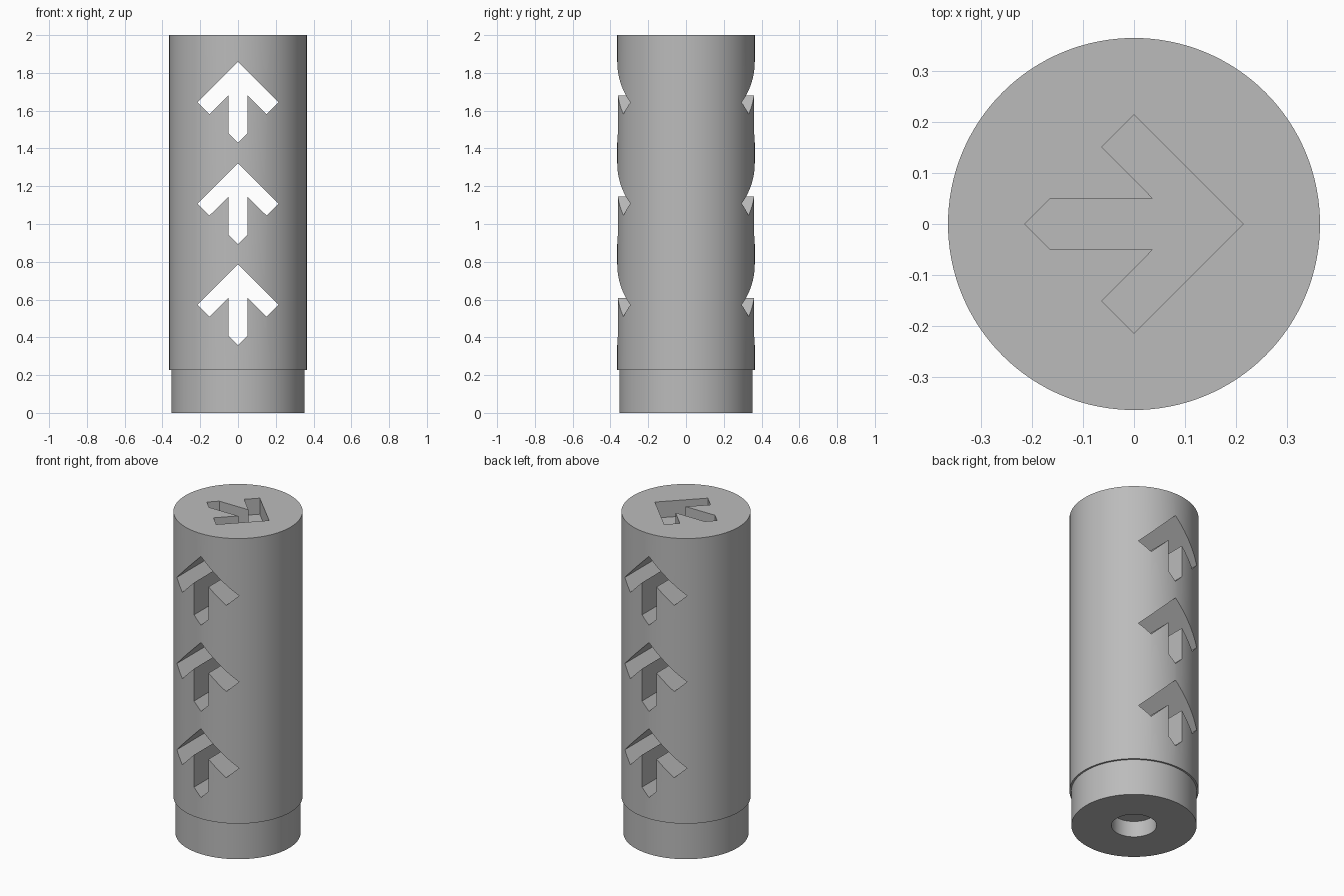
import bpy, bmesh, math
from mathutils import Matrix, Vector

cube = bpy.data.objects.get("Cube")
if cube:
    bpy.data.objects.remove(cube, do_unlink=True)

gray = bpy.data.materials.new("gray")
gray.use_nodes = True
COLOR = (0.5, 0.5, 0.5, 1)
gray.diffuse_color = COLOR
gray.node_tree.nodes["Principled BSDF"].inputs["Base Color"].default_value = COLOR


def make_object(name, bm):
    bmesh.ops.recalc_face_normals(bm, faces=bm.faces)
    mesh = bpy.data.meshes.new(name)
    bm.to_mesh(mesh)
    bm.free()
    mesh.materials.append(gray)
    obj = bpy.data.objects.new(name, mesh)
    bpy.context.collection.objects.link(obj)
    return obj


def lathe(name, profile, steps=128):
    """Revolve (radius, height) points that start and end on the axis."""
    bm = bmesh.new()
    verts = [bm.verts.new((r, 0, z)) for r, z in profile]
    edges = [bm.edges.new(pair) for pair in zip(verts, verts[1:])]
    bmesh.ops.spin(bm, geom=verts + edges, cent=(0, 0, 0), axis=(0, 0, 1),
                   angle=math.tau, steps=steps, use_duplicate=False)
    bmesh.ops.remove_doubles(bm, verts=bm.verts, dist=1e-4)
    # Merge the end fans into flat caps
    bmesh.ops.dissolve_limit(bm, angle_limit=0.002, verts=bm.verts, edges=bm.edges)
    return make_object(name, bm)


# Half outline of the arrow, from its tip to its tail: (across, along)
HALF = [(0, .214), (.214, 0), (.151, -.063), (.05, .037), (.05, -.164), (0, -.214)]
ARROW = HALF + [(-x, y) for x, y in reversed(HALF[1:-1])]


def arrow_cutter(name, across, along, depth, center):
    """Extrude the arrow along a depth vector, centred on a point."""
    bm = bmesh.new()
    across, along, depth, center = map(Vector, (across, along, depth, center))
    face = bm.faces.new([bm.verts.new(center + across * u + along * v - depth / 2)
                         for u, v in ARROW])
    new = bmesh.ops.extrude_face_region(bm, geom=[face])["geom"]
    bmesh.ops.translate(bm, vec=depth,
                        verts=[g for g in new if isinstance(g, bmesh.types.BMVert)])
    return make_object(name, bm)


# Stepped cylinder body with a narrower foot
body = lathe("cylinder_body", [(0, 0), (.353, 0), (.353, .226), (.364, .226),
                               (.364, 2), (0, 2)])

# Three arrows cut right through, one recessed in the top
cutters = [arrow_cutter("through_arrow", (1, 0, 0), (0, 0, 1), (0, 1, 0), (0, 0, z))
           for z in (.572, 1.108, 1.644)]
cutters.append(arrow_cutter("top_arrow", (0, 1, 0), (1, 0, 0), (0, 0, .2), (0, 0, 2)))

# Round socket in the underside
bm = bmesh.new()
bmesh.ops.create_cone(bm, cap_ends=True, segments=64, radius1=.127, radius2=.127,
                      depth=.2, matrix=Matrix.Identity(4))
cutters.append(make_object("bottom_socket", bm))

bpy.ops.object.select_all(action="DESELECT")
body.select_set(True)
bpy.context.view_layer.objects.active = body
for cutter in cutters:
    mod = body.modifiers.new("cut", "BOOLEAN")
    mod.operation = "DIFFERENCE"
    mod.solver = "EXACT"
    mod.object = cutter
    bpy.ops.object.modifier_apply(modifier=mod.name)
for cutter in cutters:
    bpy.data.objects.remove(cutter, do_unlink=True)

bpy.ops.object.shade_smooth_by_angle(angle=math.radians(30))
